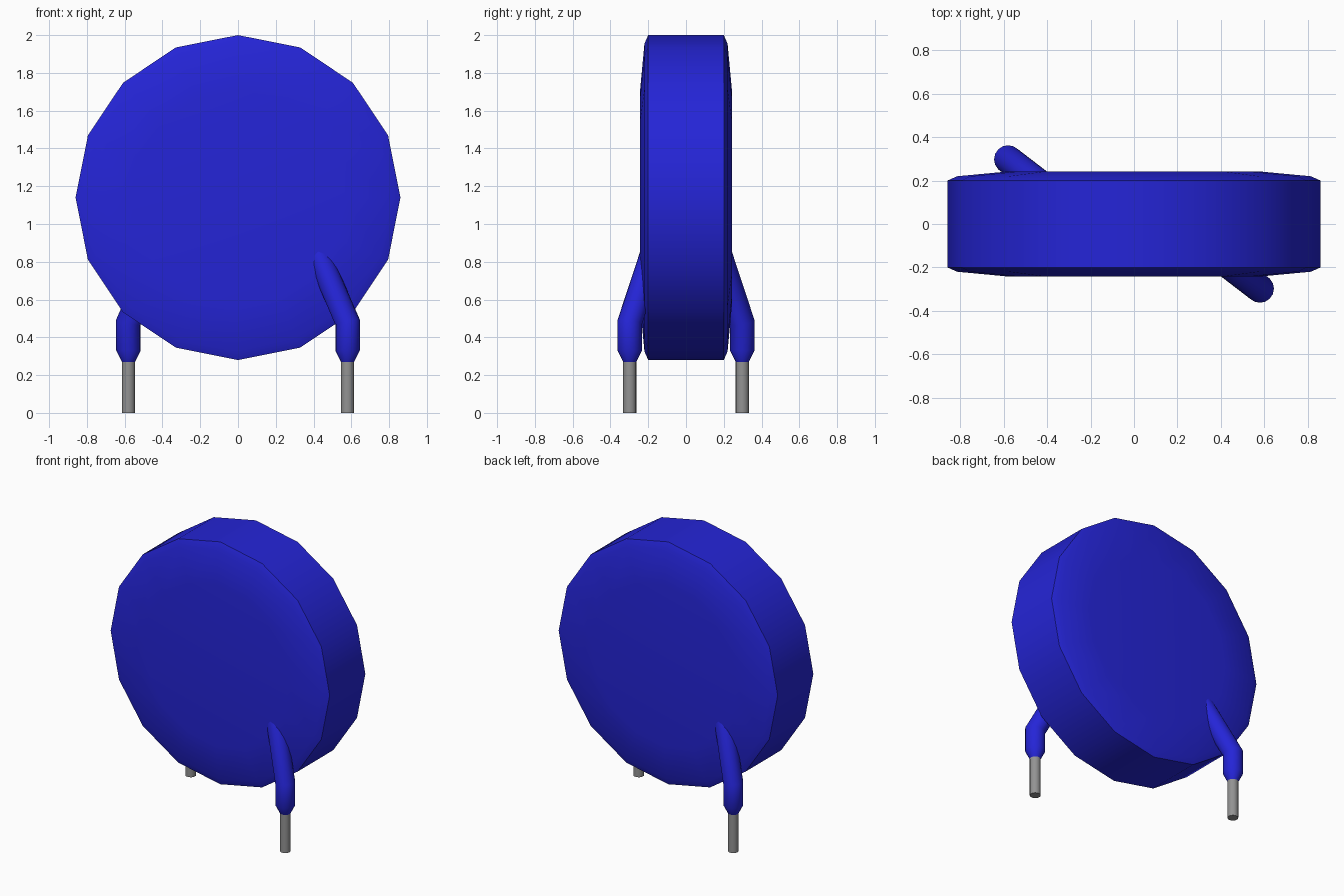
import bpy
import bmesh
from math import sin, cos, pi, radians
from mathutils import Vector, Matrix

cube = bpy.data.objects.get("Cube")
if cube:
    bpy.data.objects.remove(cube)


def material(name, color):
    mat = bpy.data.materials.new(name)
    mat.use_nodes = True
    mat.diffuse_color = color
    bsdf = next(n for n in mat.node_tree.nodes if n.type == "BSDF_PRINCIPLED")
    bsdf.inputs["Base Color"].default_value = color
    return mat


BLUE = material("blue coating", (0.018, 0.018, 0.68, 1))
GREY = material("grey metal", (0.29, 0.29, 0.29, 1))
HALF_TURN = Matrix.Rotation(pi, 4, "Z")


def circle(radius, z, sides=16):
    return [Vector((radius * cos(2 * pi * i / sides), radius * sin(2 * pi * i / sides), z))
            for i in range(sides)]


def loft(name, rings, mat, matrix=Matrix()):
    """Skin a closed tube through rings of points and cap both ends."""
    bm = bmesh.new()
    loops = [[bm.verts.new(matrix @ p) for p in ring] for ring in rings]
    for a, b in zip(loops, loops[1:]):
        for i in range(len(a)):
            j = (i + 1) % len(a)
            bm.faces.new((a[i], a[j], b[j], b[i]))
    bm.faces.new(loops[0][::-1])
    bm.faces.new(loops[-1])
    bmesh.ops.recalc_face_normals(bm, faces=bm.faces[:])
    mesh = bpy.data.meshes.new(name)
    bm.to_mesh(mesh)
    bm.free()
    mesh.materials.append(mat)
    obj = bpy.data.objects.new(name, mesh)
    bpy.context.collection.objects.link(obj)
    bpy.ops.object.select_all(action="DESELECT")
    obj.select_set(True)
    bpy.context.view_layer.objects.active = obj
    bpy.ops.object.shade_smooth_by_angle(angle=radians(40))
    return obj


# Disc body: rim with a small bevel and slightly domed faces
half = [(0.57, 0.243), (0.815, 0.22), (0.86, 0.2)]
profile = [(r, -y) for r, y in half] + [(r, y) for r, y in reversed(half)]
upright = Matrix.Translation((0, 0, 1.14)) @ Matrix.Rotation(pi / 2, 4, "X")
loft("disc_body", [circle(r, y) for r, y in profile], BLUE, upright)

# Coated lead: tapered tip, straight sleeve, mitred bend into the disc
lean = Vector((-0.43, 0.33, 1)).normalized()
mitre = lean + Vector((0, 0, 1))
bend = [p - Vector((0, 0, p.dot(mitre) / mitre.z)) for p in circle(0.065, 0)]
bend_height = Vector((0, 0, 0.48))
sleeve = [circle(0.035, 0.27), circle(0.065, 0.33),
          [p + bend_height for p in bend],
          [p + bend_height + lean * (0.58 - p.dot(lean)) for p in bend]]
wire = [circle(0.035, 0), circle(0.035, 0.28)]

# The two leads are half a turn apart
place = Matrix.Translation((0.58, -0.298, 0))
for side, turn in (("front_left", Matrix()), ("back_right", HALF_TURN)):
    loft(side + "_sleeve", sleeve, BLUE, turn @ place)
    loft(side + "_wire", wire, GREY, turn @ place)
